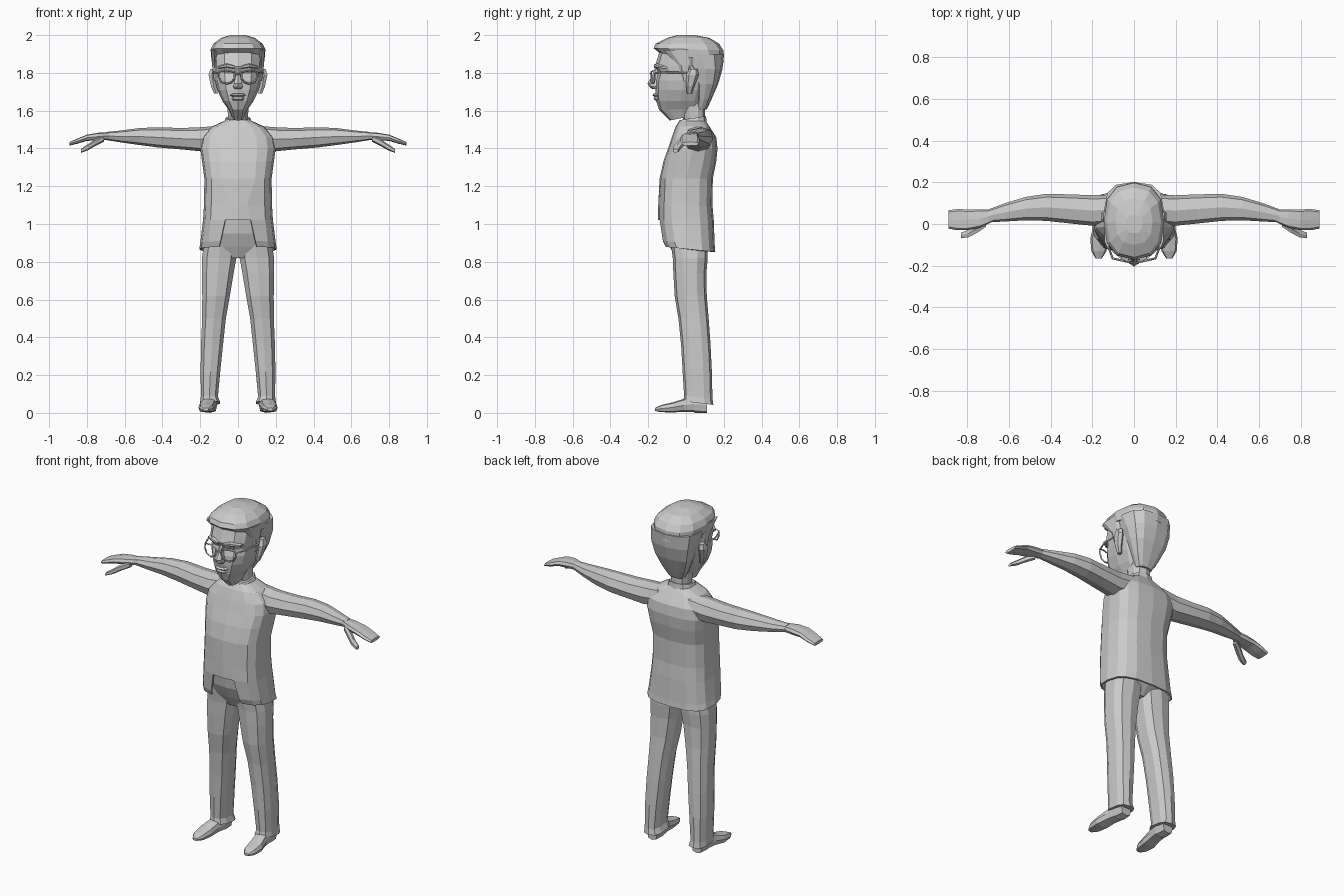
import bpy, bmesh, math
from mathutils import Vector

grey = bpy.data.materials.new("plain grey")
grey.diffuse_color = (0.6, 0.6, 0.6, 1)


def finish(name, bm, mirror=False):
    bmesh.ops.recalc_face_normals(bm, faces=bm.faces[:])
    me = bpy.data.meshes.new(name)
    bm.to_mesh(me)
    bm.free()
    me.materials.append(grey)
    ob = bpy.data.objects.new(name, me)
    bpy.context.collection.objects.link(ob)
    if mirror:
        ob.modifiers.new("mirror", 'MIRROR')
    return ob


def loft(rings, n=10, p=0.8, axis='Z', caps=(True, True)):
    """Each ring: position along axis, min/max of the two other axes, optional tilt."""
    bm = bmesh.new()
    loops = []
    for t, a0, a1, b0, b1, *tilt in rings:
        loop = []
        for i in range(n):
            ang = 2 * math.pi * i / n - math.pi / 2
            c, s = math.cos(ang), math.sin(ang)
            c = math.copysign(abs(c) ** p, c) if abs(c) > 1e-6 else 0
            s = math.copysign(abs(s) ** p, s) if abs(s) > 1e-6 else 0
            a = (a0 + a1) / 2 + (a1 - a0) / 2 * c
            b = (b0 + b1) / 2 + (b1 - b0) / 2 * s
            z = t + (tilt[0] * b if tilt else 0)
            co = {'Z': (a, b, z), 'X': (t, a, b), 'Y': (a, t, b)}[axis]
            loop.append(bm.verts.new(co))
        loops.append(loop)
    for l0, l1 in zip(loops, loops[1:]):
        for i in range(n):
            j = (i + 1) % n
            bm.faces.new((l0[i], l0[j], l1[j], l1[i]))
    if caps[0]:
        bm.faces.new(loops[0])
    if caps[1]:
        bm.faces.new(loops[-1])
    return bm


def sym(rows):
    """Rings centred on x = 0: (z, half width, front, back, tilt)."""
    return [(z, -w, w, f, b, *r) for z, w, f, b, *r in rows]


def tube(name, pts, r, closed=False, mirror=False):
    cu = bpy.data.curves.new(name, 'CURVE')
    cu.dimensions = '3D'
    cu.bevel_depth = r
    cu.bevel_resolution = 0
    cu.use_fill_caps = True
    sp = cu.splines.new('POLY')
    sp.points.add(len(pts) - 1)
    for q, co in zip(sp.points, pts):
        q.co = (*co, 1)
    sp.use_cyclic_u = closed
    cu.materials.append(grey)
    ob = bpy.data.objects.new(name, cu)
    bpy.context.collection.objects.link(ob)
    if mirror:
        ob.modifiers.new("mirror", 'MIRROR')


# Jacket with an open front below the waist button
bm = loft(sym([
    (0.868, 0.205, -0.115, 0.155, -0.1), (0.90, 0.20, -0.13, 0.152, -0.08),
    (1.02, 0.185, -0.147, 0.147), (1.10, 0.18, -0.147, 0.14),
    (1.24, 0.178, -0.140, 0.142), (1.33, 0.19, -0.120, 0.160),
    (1.40, 0.20, -0.095, 0.167), (1.46, 0.19, -0.075, 0.160),
    (1.515, 0.14, -0.055, 0.125), (1.545, 0.075, -0.035, 0.105)]),
    n=16, p=0.7, caps=(False, True))
bmesh.ops.delete(bm, geom=[f for f in bm.faces if f.calc_center_median().z < 1.02
                 and f.calc_center_median().y < -0.08
                 and abs(f.calc_center_median().x) < 0.06], context='FACES')
for v in bm.verts:
    if v.co.z < 1.11 and v.co.y < -0.08 and 0.02 < abs(v.co.x) < 0.11:
        v.co.x = math.copysign(0.055 + (1.08 - v.co.z) * 0.22, v.co.x)
jacket = finish("jacket", bm)
sol = jacket.modifiers.new("thickness", 'SOLIDIFY')
sol.thickness, sol.offset = 0.01, -1

# Trousers
finish("trouser_seat", loft(sym([
    (0.82, 0.06, -0.055, 0.07), (0.88, 0.15, -0.085, 0.125),
    (0.95, 0.17, -0.115, 0.13), (1.06, 0.165, -0.13, 0.12)]), n=12, p=0.75))
finish("trouser_leg", loft([
    (0.06, 0.092, 0.203, -0.015, 0.145, -0.12), (0.09, 0.105, 0.198, -0.01, 0.140, -0.1),
    (0.22, 0.092, 0.200, -0.018, 0.137), (0.36, 0.077, 0.198, -0.026, 0.130),
    (0.50, 0.062, 0.192, -0.040, 0.120), (0.62, 0.040, 0.192, -0.060, 0.110),
    (0.74, 0.020, 0.195, -0.067, 0.108), (0.82, 0.005, 0.195, -0.070, 0.115),
    (0.94, 0.004, 0.175, -0.085, 0.115)], n=10, p=0.75), mirror=True)

# Shoes
finish("shoe", loft([
    (-0.165, 0.155, 0.185, 0.010, 0.026), (-0.13, 0.132, 0.205, 0.004, 0.042),
    (-0.07, 0.122, 0.210, 0.002, 0.056), (-0.01, 0.118, 0.195, 0.006, 0.075),
    (0.04, 0.110, 0.188, 0.004, 0.09), (0.05, 0.110, 0.187, 0.0, 0.09),
    (0.11, 0.115, 0.180, 0.0, 0.08)], n=8, p=0.65, axis='Y'), mirror=True)

# Sleeves and hands
finish("arm", loft([
    (0.10, 0.00, 0.14, 1.40, 1.520), (0.20, -0.008, 0.138, 1.385, 1.512),
    (0.30, 0.002, 0.142, 1.395, 1.508), (0.42, 0.015, 0.145, 1.405, 1.512),
    (0.52, 0.018, 0.130, 1.418, 1.508), (0.62, 0.012, 0.100, 1.432, 1.495),
    (0.70, 0.008, 0.070, 1.445, 1.487)], n=8, axis='X'), mirror=True)
finish("hand", loft([
    (0.68, 0.010, 0.068, 1.447, 1.485), (0.74, -0.018, 0.070, 1.443, 1.483),
    (0.80, -0.030, 0.070, 1.440, 1.473), (0.85, -0.030, 0.072, 1.425, 1.452),
    (0.892, -0.022, 0.066, 1.415, 1.434)], n=8, p=0.6, axis='X'), mirror=True)
finish("thumb", loft([
    (0.71, -0.015, 0.025, 1.435, 1.470), (0.755, -0.045, 0.000, 1.413, 1.450),
    (0.795, -0.066, -0.025, 1.390, 1.422), (0.83, -0.070, -0.040, 1.377, 1.398)],
    n=6, axis='X'), mirror=True)

# Neck and collar
finish("neck", loft(sym([(1.48, 0.06, -0.01, 0.10), (1.56, 0.055, -0.015, 0.10),
                         (1.66, 0.06, -0.03, 0.10)]), n=10))
finish("collar", loft(sym([(1.52, 0.085, -0.052, 0.112), (1.555, 0.066, -0.035, 0.106, 0.15)]),
                      n=10))

# Head
finish("head", loft(sym([
    (1.565, 0.03, -0.085, 0.06, 0.2), (1.605, 0.05, -0.143, 0.09),
    (1.65, 0.082, -0.158, 0.10), (1.71, 0.110, -0.162, 0.12),
    (1.76, 0.122, -0.160, 0.13), (1.80, 0.125, -0.148, 0.14),
    (1.835, 0.127, -0.165, 0.14), (1.88, 0.128, -0.150, 0.14),
    (1.95, 0.120, -0.130, 0.14)]), n=12, p=0.82))

# Hair: crown with fringe, and the back of the head
finish("hair_crown", loft(sym([
    (1.885, 0.142, -0.140, 0.200, -0.15), (1.925, 0.145, -0.172, 0.198, -0.03),
    (1.955, 0.130, -0.160, 0.175), (1.985, 0.090, -0.100, 0.125),
    (2.0, 0.040, -0.045, 0.045)]), n=12, p=0.82))
finish("hair_back", loft(sym([
    (1.605, 0.048, 0.05, 0.110), (1.66, 0.080, 0.055, 0.135),
    (1.74, 0.115, 0.045, 0.170), (1.82, 0.135, 0.010, 0.193),
    (1.90, 0.143, -0.06, 0.202)]), n=12, p=0.75))
finish("sideburn", loft([
    (1.76, 0.110, 0.128, -0.02, 0.02), (1.84, 0.110, 0.138, -0.04, 0.03),
    (1.92, 0.110, 0.143, -0.12, 0.05)], n=6), mirror=True)

# Ears
finish("ear", loft([
    (1.69, 0.105, 0.128, 0.005, 0.030), (1.73, 0.112, 0.145, 0.000, 0.045),
    (1.79, 0.118, 0.158, 0.002, 0.068), (1.82, 0.120, 0.148, 0.018, 0.060)],
    n=6), mirror=True)

# Nose, lips and brows
finish("nose", loft(sym([
    (1.715, 0.020, -0.180, -0.140), (1.728, 0.030, -0.196, -0.140),
    (1.745, 0.024, -0.204, -0.140), (1.78, 0.014, -0.182, -0.140),
    (1.82, 0.012, -0.166, -0.140)]), n=6))
for name, z, w, f in (("upper_lip", 1.682, 0.042, -0.178), ("lower_lip", 1.663, 0.036, -0.173)):
    finish(name, loft(sym([(z - 0.010, w * 0.75, f + 0.012, -0.13), (z, w, f, -0.12),
                           (z + 0.009, w * 0.7, f + 0.008, -0.13)]), n=8))
finish("brow", loft([(0.015, -0.172, -0.140, 1.822, 1.838),
                     (0.060, -0.172, -0.130, 1.828, 1.850),
                     (0.105, -0.135, -0.090, 1.822, 1.836)], n=6, axis='X'), mirror=True)

# Spectacles
outline = [(0.020, 1.805), (0.060, 1.812), (0.100, 1.806), (0.103, 1.780),
           (0.088, 1.750), (0.058, 1.742), (0.030, 1.752), (0.018, 1.778)]
tube("glasses_rim", [(x, -0.188 + x * 0.22, z) for x, z in outline], 0.005, True, True)
tube("glasses_bridge", [(-0.02, -0.184, 1.79), (0, -0.189, 1.796), (0.02, -0.184, 1.79)], 0.005)
tube("glasses_temple", [(0.102, -0.166, 1.80), (0.128, -0.10, 1.802), (0.135, 0.03, 1.80)],
     0.005, False, True)
